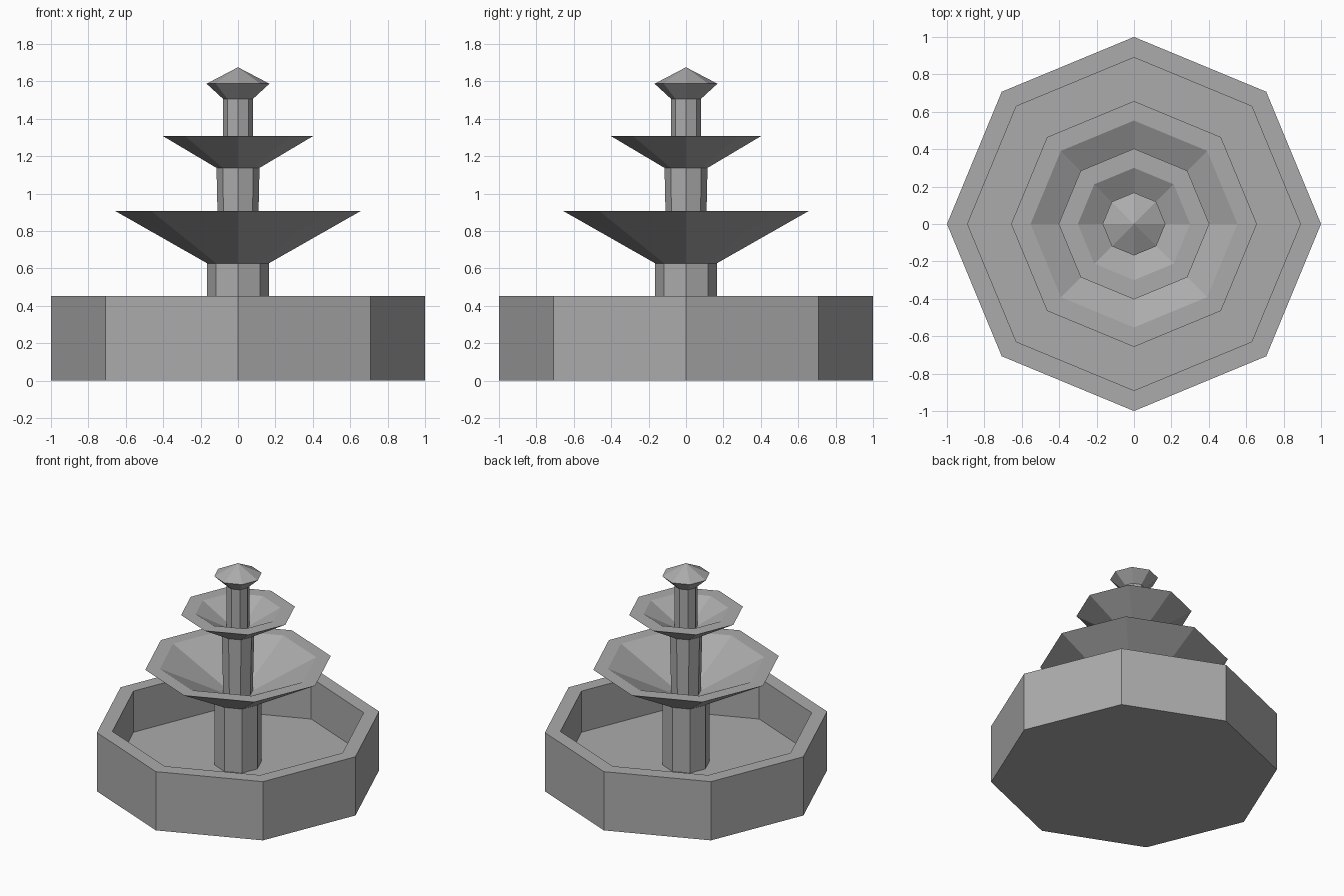
import bpy, bmesh
from math import cos, sin, pi

if "Cube" in bpy.data.objects:
    bpy.data.objects.remove(bpy.data.objects["Cube"])

SIDES = 8

# Dark grey stone
stone = bpy.data.materials.new("stone")
stone.diffuse_color = (0.41, 0.41, 0.41, 1)
stone.use_nodes = True
stone.node_tree.nodes["Principled BSDF"].inputs["Base Color"].default_value = stone.diffuse_color


def lathe(name, profile):
    """Revolve (radius, z) points into a flat-faced octagonal part; radius 0 closes to a point."""
    bm = bmesh.new()
    rings = []
    for r, z in profile:
        if r == 0:
            rings.append([bm.verts.new((0, 0, z))] * SIDES)
        else:
            rings.append([bm.verts.new((r * cos(2 * pi * i / SIDES),
                                        r * sin(2 * pi * i / SIDES), z))
                          for i in range(SIDES)])
    for a, b in zip(rings, rings[1:]):
        for i in range(SIDES):
            j = (i + 1) % SIDES
            corners = list(dict.fromkeys((a[i], a[j], b[j], b[i])))
            bm.faces.new(corners)
    mesh = bpy.data.meshes.new(name)
    bm.to_mesh(mesh)
    bm.free()
    mesh.materials.append(stone)
    obj = bpy.data.objects.new(name, mesh)
    bpy.context.collection.objects.link(obj)
    return obj


# Profiles run from the underside outward and up, so normals face out.
# Neighbouring parts share their end rings, leaving no hidden caps.

# Ground pool with a thick wall and sunken floor
lathe("pool", [(0, 0), (1, 0), (1, 0.452), (0.89, 0.452), (0.89, 0.135), (0.165, 0.135)])

# Lower tier
lathe("lower_column", [(0.165, 0.135), (0.165, 0.627)])
lathe("lower_bowl", [(0.165, 0.627), (0.657, 0.907), (0.553, 0.907), (0.105, 0.685)])

# Middle tier, column flaring slightly upward
lathe("middle_column", [(0.105, 0.685), (0.115, 1.137)])
lathe("upper_bowl", [(0.115, 1.137), (0.403, 1.308), (0.30, 1.308), (0.08, 1.187)])

# Top column and pointed cap
lathe("top_column", [(0.08, 1.187), (0.08, 1.506)])
lathe("finial", [(0.08, 1.506), (0.168, 1.587), (0, 1.675)])
